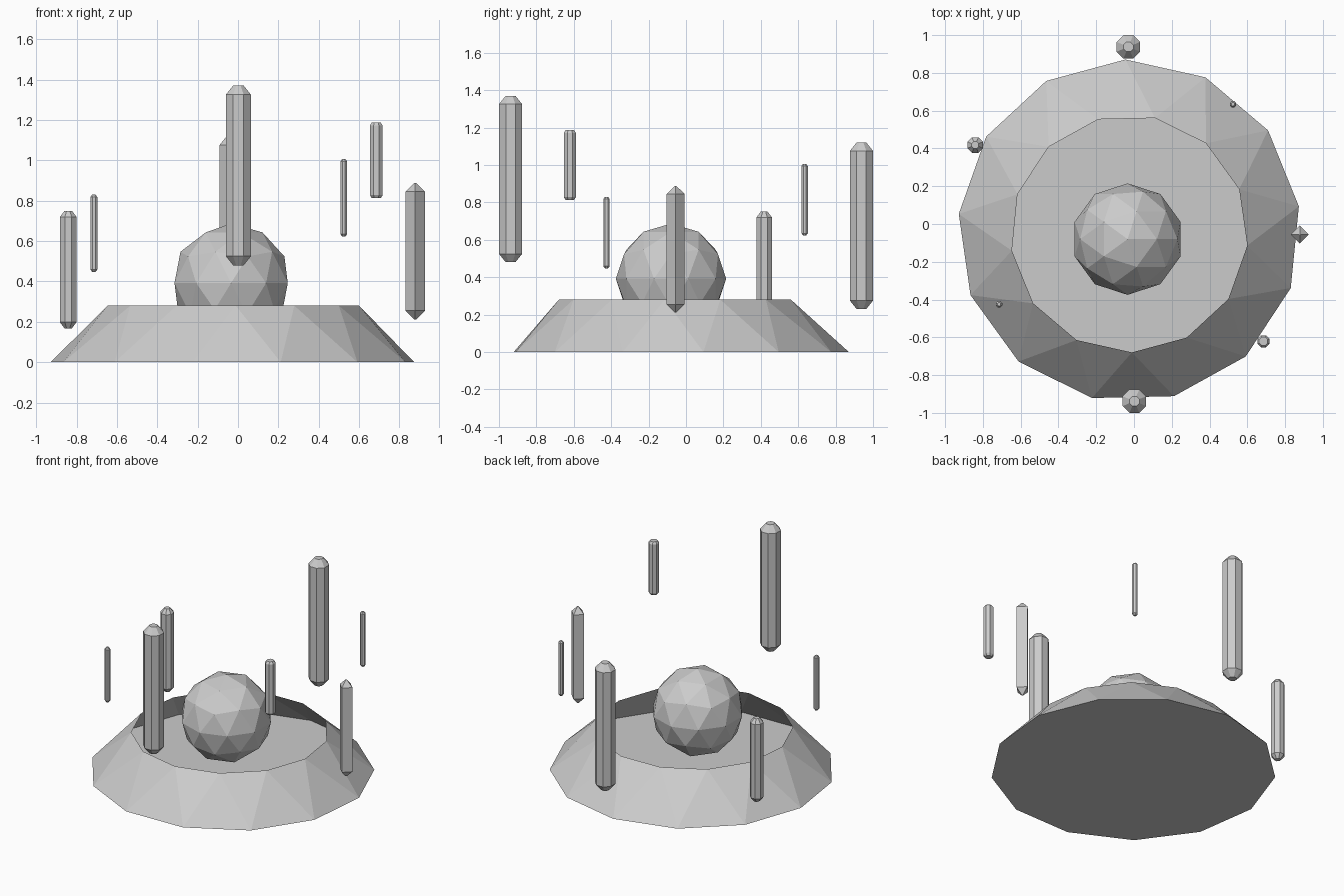
import bpy, bmesh, math

if "Cube" in bpy.data.objects:
    bpy.data.objects.remove(bpy.data.objects["Cube"])


def mesh_object(name, bm):
    bmesh.ops.recalc_face_normals(bm, faces=bm.faces)
    me = bpy.data.meshes.new(name)
    bm.to_mesh(me)
    bm.free()
    ob = bpy.data.objects.new(name, me)
    bpy.context.collection.objects.link(ob)
    return ob


def ring(bm, n, x, y, z, r, phase):
    return [bm.verts.new((x + r * math.cos(phase + 2 * math.pi * i / n),
                          y + r * math.sin(phase + 2 * math.pi * i / n), z))
            for i in range(n)]


# Open-topped base: twisted 13-sided slope with a floor, no lid
N = 13
bm = bmesh.new()
low = ring(bm, N, -0.025, -0.036, 0.0, 0.907, math.radians(8.2))
top = ring(bm, N, -0.025, -0.052, 0.28, 0.628, math.radians(8.2 - 180 / N))
for i in range(N):
    j = (i + 1) % N
    bm.faces.new((low[i], top[j], top[i]))
    bm.faces.new((low[i], low[j], top[j]))
bm.faces.new(low[::-1])
mesh_object("crater_base", bm)

# Faceted orb floating inside the base
bm = bmesh.new()
bmesh.ops.create_icosphere(bm, subdivisions=2, radius=0.295)
bmesh.ops.translate(bm, verts=bm.verts, vec=(-0.034, -0.08, 0.392))
mesh_object("orb", bm)


# Floating crystal: prism with tapered ends
def crystal(name, x, y, z0, z1, half, cap, tip, sides=8):
    phase = 0 if sides == 4 else math.pi / sides
    r = half / (1 if sides == 4 else math.cos(math.pi / sides))
    bm = bmesh.new()
    levels = ((z0, r * tip), (z0 + cap, r), (z1 - cap, r), (z1, r * tip))
    rings = [ring(bm, sides, x, y, z, rad, phase) for z, rad in levels]
    for a, b in zip(rings, rings[1:]):
        for i in range(sides):
            j = (i + 1) % sides
            bm.faces.new((a[i], a[j], b[j], b[i]))
    bm.faces.new(rings[0][::-1])
    bm.faces.new(rings[-1])
    mesh_object(name, bm)


crystal("crystal_front", 0.002, -0.938, 0.48, 1.37, 0.062, 0.045, 0.42)
crystal("crystal_back", -0.03, 0.938, 0.23, 1.12, 0.062, 0.045, 0.42)
crystal("crystal_left", -0.841, 0.418, 0.168, 0.75, 0.041, 0.03, 0.45)
crystal("crystal_right", 0.878, -0.056, 0.212, 0.888, 0.048, 0.043, 0.1, 4)
crystal("crystal_front_right", 0.685, -0.621, 0.813, 1.187, 0.032, 0.015, 0.7)
crystal("shard_front_left", -0.714, -0.425, 0.447, 0.83, 0.017, 0.012, 0.5)
crystal("shard_back_right", 0.524, 0.634, 0.623, 1.006, 0.017, 0.012, 0.5)
